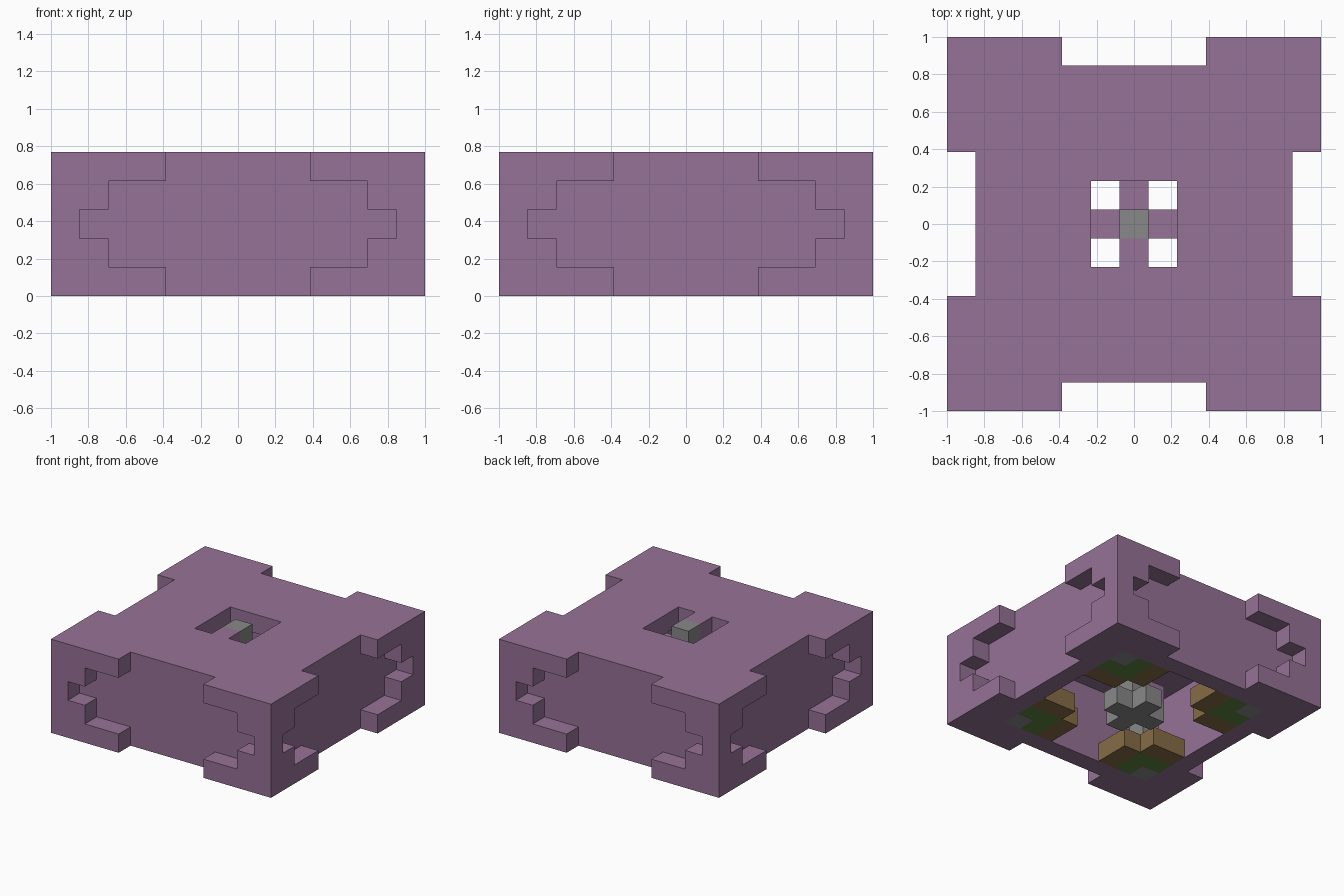
import bpy, bmesh
from mathutils import Vector

default = bpy.data.objects.get("Cube")
if default:
    bpy.data.objects.remove(default, do_unlink=True)

N, LAYERS = 13, 5          # blocks across, blocks high
U = 2 / N                  # block size
M = N // 2                 # middle block


def material(name, rgb):
    m = bpy.data.materials.new(name)
    m.use_nodes = True
    m.diffuse_color = (*rgb, 1)
    m.node_tree.nodes["Principled BSDF"].inputs["Base Color"].default_value = (*rgb, 1)
    return m


purple = material("purple", (0.305, 0.168, 0.305))
grey = material("grey", (0.246, 0.246, 0.246))
green = material("green", (0.107, 0.227, 0.047))
brown = material("brown", (0.24, 0.152, 0.06))


def box(xs, ys, zs):
    return {(x, y, z) for x in xs for y in ys for z in zs}


def four_corners(cells):
    """Mirror cells over both middle planes."""
    return {(a, b, z) for x, y, z in cells
            for a in (x, N - 1 - x) for b in (y, N - 1 - y)}


# Outer shell: a slab, side recesses that widen at mid height, hollow inside
shell = box(range(N), range(N), range(LAYERS))
for z, margin in enumerate((4, 2, 1, 2, 4)):
    span = range(margin, N - margin)
    shell -= box(span, (0, N - 1), [z]) | box((0, N - 1), span, [z])
shell -= box(range(2, N - 2), range(2, N - 2), range(LAYERS - 1))
shell -= box(range(M - 1, M + 2), range(M - 1, M + 2), [LAYERS - 1])

# Steps winding down around the centre post from the roof opening
steps = {(M, M - 1, 4), (M + 1, M, 3), (M, M + 1, 2), (M - 1, M, 1)}

# Centre post with a cross-shaped foot
post = box([M], [M], range(LAYERS))
post |= box(range(M - 1, M + 2), [M], [0]) | box([M], range(M - 1, M + 2), [0])

# Corner pillars with green beds and brown borders
pillars = four_corners(box([2], [2], range(LAYERS - 1)))
beds = four_corners(box((2, 3), (2, 3), [0])) - pillars
borders = four_corners(box([4], (2, 3), [0]) | box((2, 3), [4], [0]))

parts = [
    ("outer_shell", shell, purple),
    ("winding_steps", steps, purple),
    ("centre_post", post, grey),
    ("corner_pillars", pillars, grey),
    ("green_beds", beds, green),
    ("bed_borders", borders, brown),
]
filled = set().union(*(cells for _, cells, _ in parts))


def build(name, cells, mat):
    """Skin the exposed sides of a set of blocks."""
    bm = bmesh.new()
    corner = {}

    def vert(p):
        key = tuple(round(c) for c in p)
        if key not in corner:
            corner[key] = bm.verts.new((key[0] * U - 1, key[1] * U - 1, key[2] * U))
        return corner[key]

    for cell in sorted(cells):
        centre = Vector(cell) + Vector((0.5, 0.5, 0.5))
        for axis in range(3):
            for sign in (-1, 1):
                n = Vector((0, 0, 0))
                n[axis] = sign
                if tuple(int(c + d) for c, d in zip(cell, n)) in filled:
                    continue
                u = Vector((0, 0, 0))
                u[(axis + 1) % 3] = 0.5
                v = n.cross(u)
                mid = centre + n / 2
                bm.faces.new([vert(mid + d) for d in (-u - v, u - v, u + v, v - u)])
    # Merge coplanar block sides into larger flat faces
    bmesh.ops.dissolve_limit(bm, angle_limit=0.01, verts=bm.verts[:], edges=bm.edges[:])
    mesh = bpy.data.meshes.new(name)
    bm.to_mesh(mesh)
    bm.free()
    mesh.materials.append(mat)
    bpy.context.collection.objects.link(bpy.data.objects.new(name, mesh))


for part in parts:
    build(*part)
